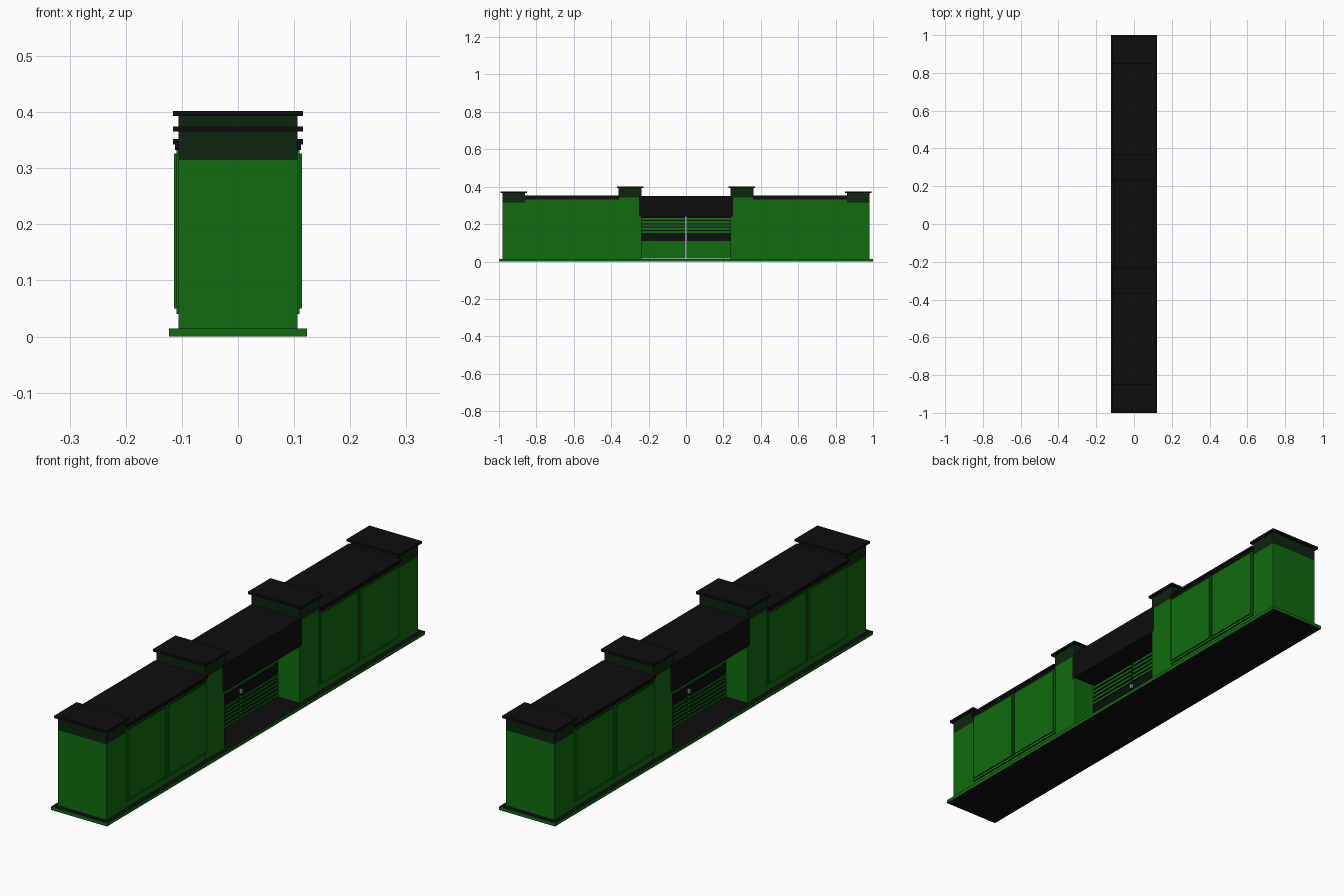
import bpy, bmesh

if "Cube" in bpy.data.objects:
    bpy.data.objects.remove(bpy.data.objects["Cube"])


def material(name, rgb):
    m = bpy.data.materials.new(name)
    m.diffuse_color = (*rgb, 1)
    m.use_nodes = True
    m.node_tree.nodes["Principled BSDF"].inputs["Base Color"].default_value = m.diffuse_color
    return m


GREEN = material("green paint", (0.005, 0.15, 0.005))
BLACK = material("black", (0.004, 0.004, 0.004))
DARK = material("dark green", (0.004, 0.018, 0.005))
GREY = material("grey metal", (0.3, 0.3, 0.3))


def boxes(name, mat, items):
    """One object from boxes (x0, x1, y0, y1, z0, z1); horizontal faces are black."""
    bm = bmesh.new()
    for x0, x1, y0, y1, z0, z1 in items:
        r = bmesh.ops.create_cube(bm, size=1)
        for v in r["verts"]:
            v.co.x = x1 if v.co.x > 0 else x0
            v.co.y = y1 if v.co.y > 0 else y0
            v.co.z = z1 if v.co.z > 0 else z0
    bm.normal_update()
    for f in bm.faces:
        f.material_index = 1 if abs(f.normal.z) > 0.5 else 0
    me = bpy.data.meshes.new(name)
    bm.to_mesh(me)
    bm.free()
    me.materials.append(mat)
    me.materials.append(BLACK)
    ob = bpy.data.objects.new(name, me)
    bpy.context.collection.objects.link(ob)
    return ob


def both_y(items):
    return items + [(a, b, -d, -c, e, f) for a, b, c, d, e, f in items]


def both_x(items):
    return items + [(-b, -a, c, d, e, f) for a, b, c, d, e, f in items]


# plinth
boxes("plinth", GREEN, [(-0.123, 0.123, -1, 1, 0, 0.014)])

# walls and pillars
boxes("end_pillars", GREEN, both_y([(-0.106, 0.106, 0.86, 0.98, 0.014, 0.315)]))
boxes("end_collars", DARK, both_y([(-0.106, 0.106, 0.86, 0.98, 0.315, 0.365)]))
boxes("end_caps", BLACK, both_y([(-0.116, 0.116, 0.85, 0.992, 0.365, 0.374)]))
boxes("gate_pillars", GREEN, both_y([(-0.106, 0.106, 0.237, 0.36, 0.014, 0.342)]))
boxes("gate_collars", DARK, both_y([(-0.106, 0.106, 0.237, 0.36, 0.342, 0.393)]))
boxes("gate_caps", BLACK, both_y([(-0.116, 0.116, 0.228, 0.37, 0.393, 0.402)]))
boxes("walls", GREEN, both_y([(-0.105, 0.105, 0.36, 0.86, 0.014, 0.342)]))

# raised wall panels, two to a bay on both sides
frames, panels = [], []
for y0, y1 in ((0.355, 0.603), (0.609, 0.857)):
    frames.append((0.10, 0.110, y0, y1, 0.04, 0.335))
    panels.append((0.10, 0.114, y0 + 0.007, y1 - 0.007, 0.05, 0.326))
boxes("panel_frames", GREEN, both_y(both_x(frames)))
boxes("wall_panels", GREEN, both_y(both_x(panels)))

# wall coping
boxes("coping", BLACK, both_y([(-0.116, 0.116, 0.355, 0.862, 0.342, 0.352)]))
boxes("coping_moulding", BLACK, both_y([(-0.112, 0.112, 0.358, 0.86, 0.332, 0.342)]))

# lintel over the gate
boxes("lintel", BLACK, [(-0.107, 0.107, -0.25, 0.25, 0.24, 0.351)])

# two gate leaves with a narrow gap between them
G0, G1 = 0.004, 0.237
boxes("gate_lower_panels", GREEN, both_y([(-0.006, 0.006, G0, G1, 0.016, 0.11)]))
boxes("gate_upper_panels", BLACK, both_y([(-0.006, 0.006, G0, G1, 0.11, 0.24)]))
slats = []
for i in range(6):
    z = 0.018 + i * 0.0155
    slats.append((-0.012, 0.012, G0, G1, z, z + 0.010))
for i in range(5):
    z = 0.152 + i * 0.0175
    slats.append((-0.012, 0.012, G0, G1, z, z + 0.011))
boxes("gate_slats", GREEN, both_y(slats))
boxes("gate_lock_rail", BLACK, both_y([(-0.011, 0.011, G0, G1, 0.111, 0.149)]))
boxes("gate_latch", GREY, both_x([(0.010, 0.018, -0.006, 0.006, 0.12, 0.14)]))
